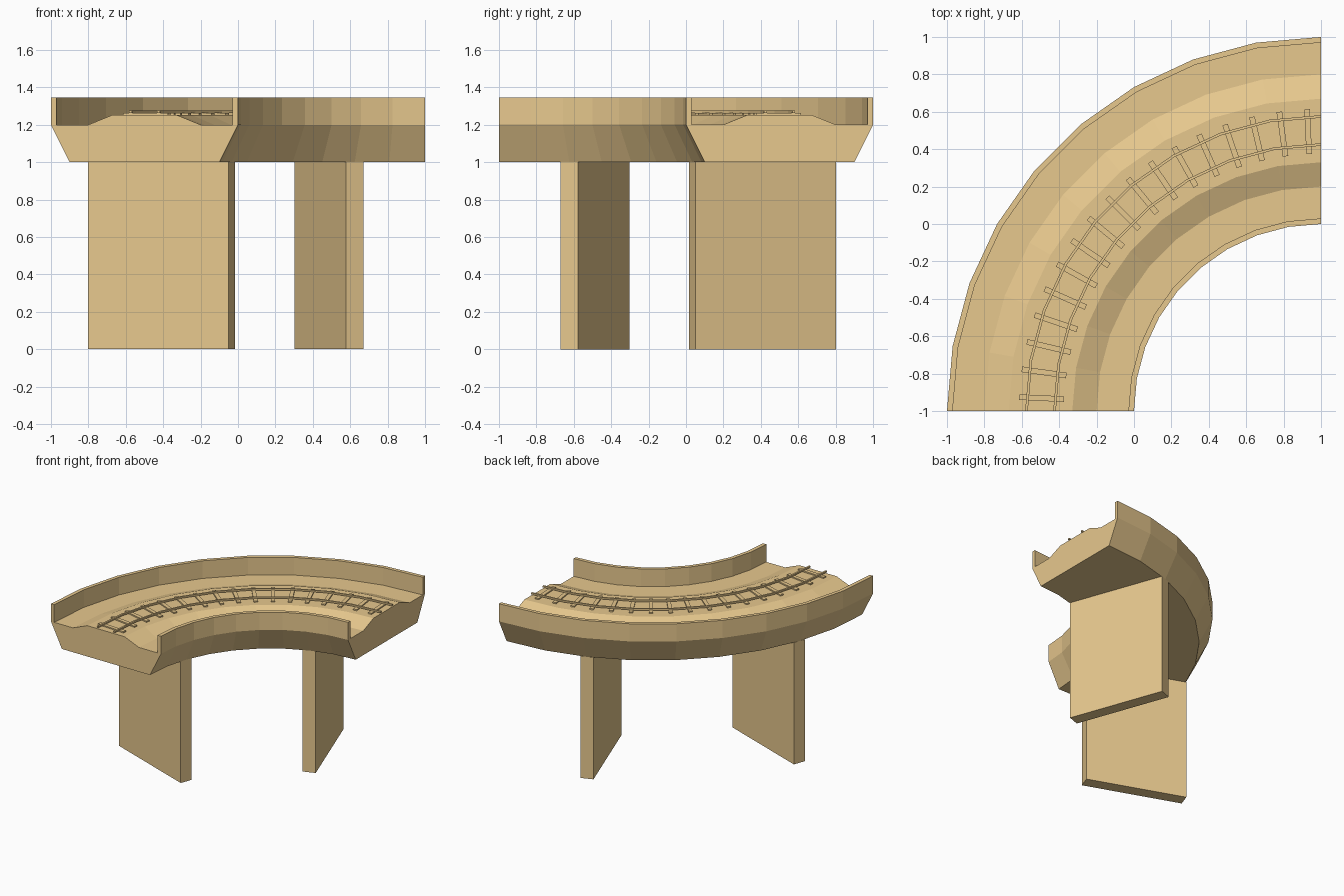
import bpy, bmesh
from math import sin, cos, radians

if "Cube" in bpy.data.objects:
    bpy.data.objects.remove(bpy.data.objects["Cube"])

CX, CY = 1.0, -1.0      # centre of the bend
SEGMENTS = 9            # ten degrees per segment

tan = bpy.data.materials.new("tan")
tan.diffuse_color = (0.80, 0.58, 0.27, 1)
tan.use_nodes = True
tan.node_tree.nodes["Principled BSDF"].inputs["Base Color"].default_value = tan.diffuse_color


def finish(bm, name):
    bmesh.ops.recalc_face_normals(bm, faces=bm.faces)
    mesh = bpy.data.meshes.new(name)
    bm.to_mesh(mesh)
    bm.free()
    mesh.materials.append(tan)
    obj = bpy.data.objects.new(name, mesh)
    bpy.context.collection.objects.link(obj)
    return obj


def polar(r, angle, z):
    a = radians(angle)
    return (CX + r * cos(a), CY + r * sin(a), z)


def sweep(name, profile):
    """Sweep a closed (radius, z) profile round the quarter bend."""
    bm = bmesh.new()
    rings = [[bm.verts.new(polar(r, 90 + 90 * i / SEGMENTS, z)) for r, z in profile]
             for i in range(SEGMENTS + 1)]
    n = len(profile)
    for a, b in zip(rings, rings[1:]):
        for k in range(n):
            m = (k + 1) % n
            bm.faces.new((a[k], a[m], b[m], b[k]))
    bm.faces.new(rings[0])
    bm.faces.new(rings[-1])
    return finish(bm, name)


def radial_box(name, angle, r0, r1, width, z0, z1):
    """Box lying along a radius of the bend."""
    a = radians(angle)
    ox, oy = -sin(a) * width / 2, cos(a) * width / 2
    bm = bmesh.new()
    corners = []
    for z in (z0, z1):
        for r, s in ((r0, -1), (r1, -1), (r1, 1), (r0, 1)):
            x, y, _ = polar(r, angle, z)
            corners.append(bm.verts.new((x + s * ox, y + s * oy, z)))
    lo, hi = corners[:4], corners[4:]
    bm.faces.new(lo)
    bm.faces.new(hi)
    for k in range(4):
        m = (k + 1) % 4
        bm.faces.new((lo[k], lo[m], hi[m], hi[k]))
    return finish(bm, name)


# Bridge deck: tapered underside, side walls and raised track bed
half = [(0.40, 1.0), (0.50, 1.2), (0.50, 1.345), (0.47, 1.345),
        (0.47, 1.2), (0.30, 1.2), (0.17, 1.253)]
deck = [(1.5 + d, z) for d, z in half] + [(1.5 - d, z) for d, z in reversed(half)]
sweep("bridge_deck", deck)

# Rails
for side, r in (("inner", 1.425), ("outer", 1.575)):
    sweep(side + "_rail", [(r - 0.007, 1.262), (r + 0.007, 1.262),
                           (r + 0.007, 1.275), (r - 0.007, 1.275)])

# Sleepers
COUNT = 17
for i in range(COUNT):
    radial_box(f"sleeper_{i + 1}", 90 + 90 * (i + 0.5) / COUNT,
               1.375, 1.615, 0.03, 1.25, 1.263)

# Support piers
for i, angle in enumerate((110, 160)):
    radial_box(f"pier_{i + 1}", angle, 1.1, 1.9, 0.1, 0.0, 1.0)
